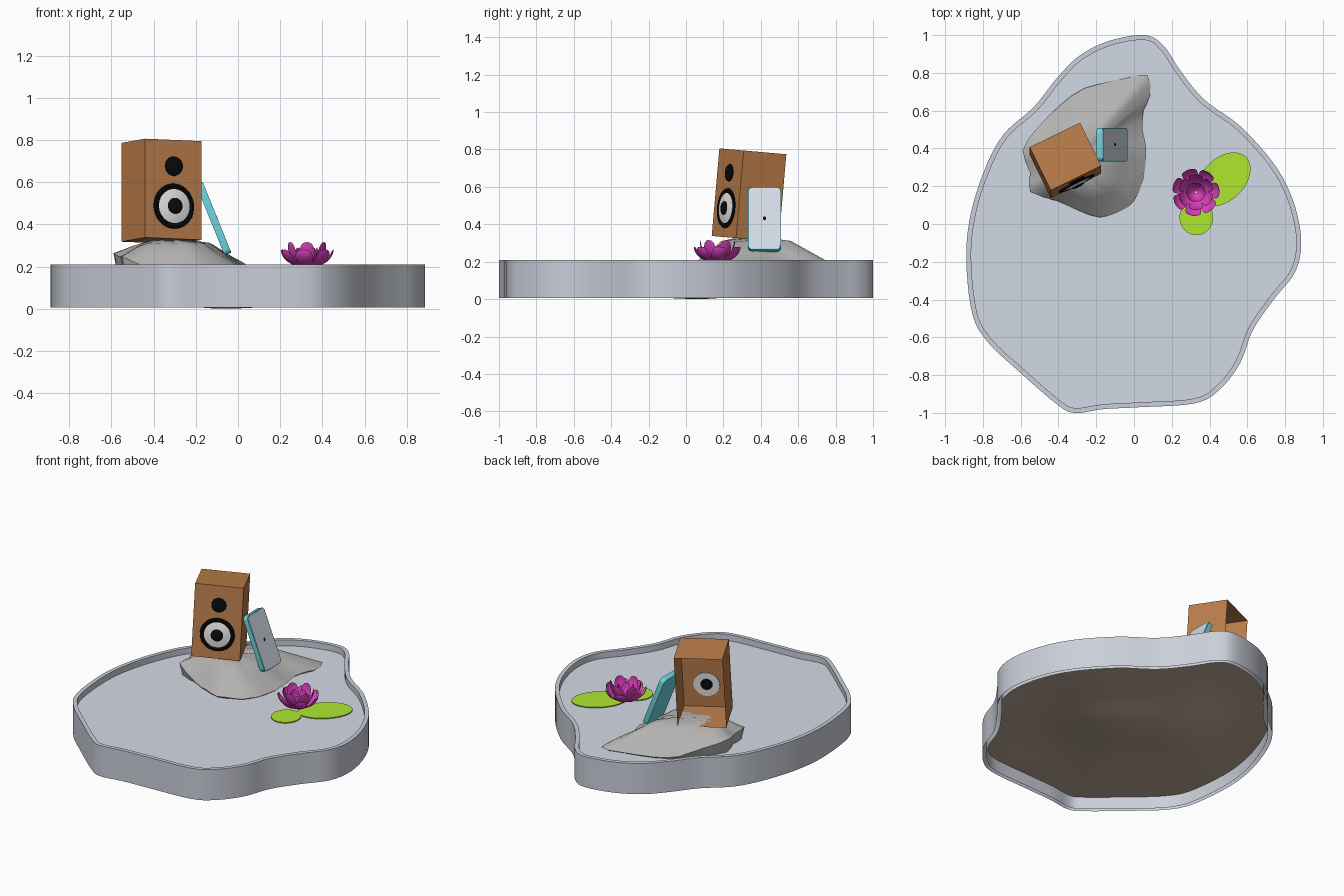
import bpy, bmesh, math, random
from math import sin, cos, pi, radians
from mathutils import Matrix, Vector

random.seed(4)
if "Cube" in bpy.data.objects:
    bpy.data.objects.remove(bpy.data.objects["Cube"])


def material(name, rgb):
    m = bpy.data.materials.new(name)
    m.use_nodes = True
    m.diffuse_color = (*rgb, 1)
    m.node_tree.nodes["Principled BSDF"].inputs["Base Color"].default_value = (*rgb, 1)
    return m


STONE = material("pale stone", (.59, .62, .69))
WATER = material("water", (.65, .7, .79))
MUD = material("mud", (.52, .41, .32))
ROCK = material("grey rock", (.45, .445, .44))
WOOD = material("wood", (.5, .205, .07))
BLACK = material("black", (.003, .003, .003))
WHITE = material("white", (1, 1, 1))
TEAL = material("teal", (.15, .66, .72))
LIME = material("lime", (.42, .8, .03))
PINK = material("magenta", (.7, .05, .5))


def finish(name, bm, mat, angle=35, matrix=Matrix(), normals=True):
    if normals:
        bmesh.ops.recalc_face_normals(bm, faces=bm.faces)
    me = bpy.data.meshes.new(name)
    bm.to_mesh(me)
    bm.free()
    me.transform(matrix)
    me.materials.append(mat)
    me.shade_smooth()
    me.set_sharp_from_angle(angle=radians(angle))
    ob = bpy.data.objects.new(name, me)
    bpy.context.collection.objects.link(ob)


def loft(bm, rings, cap_start=False, cap_end=False):
    """Bridge equal-length loops of points with quads."""
    loops = [[bm.verts.new(p) for p in ring] for ring in rings]
    for a, b in zip(loops, loops[1:]):
        for i in range(len(a)):
            j = (i + 1) % len(a)
            bm.faces.new((a[i], a[j], b[j], b[i]))
    if cap_start:
        bm.faces.new(loops[0][::-1])
    if cap_end:
        bm.faces.new(loops[-1])


def smooth_loop(pts, steps):
    """Closed Catmull-Rom curve through the points."""
    p = [Vector(q) for q in pts]
    out, n = [], len(p)
    for i in range(n):
        a, b, c, d = p[i - 1], p[i], p[(i + 1) % n], p[(i + 2) % n]
        for k in range(steps):
            t = k / steps
            out.append(.5 * (2 * b + (c - a) * t + (2 * a - 5 * b + 4 * c - d) * t ** 2
                             + (3 * b - a - 3 * c + d) * t ** 3))
    return out


def inset(pts, dist):
    out = []
    for i, p in enumerate(pts):
        t = (pts[(i + 1) % len(pts)] - pts[i - 1]).normalized()
        out.append(p + Vector((t.y, -t.x)) * dist)
    return out


def at(pts, z):
    return [(p.x, p.y, z) for p in pts]


# Pond wall: wavy outline, clockwise, hollow underneath
shore = smooth_loop([
    (.06, 1), (.16, .94), (.24, .82), (.37, .66), (.56, .52), (.74, .32), (.84, .13),
    (.885, -.08), (.855, -.25), (.74, -.4), (.63, -.56), (.56, -.74), (.45, -.88),
    (.32, -.95), (.03, -.97), (-.16, -.98), (-.32, -1), (-.42, -.945), (-.61, -.78),
    (-.77, -.63), (-.855, -.48), (-.888, -.19), (-.865, .05), (-.79, .29), (-.69, .475),
    (-.53, .62), (-.41, .77), (-.29, .89), (-.13, .97)], 5)
inner = inset(shore, .026)
bm = bmesh.new()
loft(bm, [at(shore, .006), at(shore, .21), at(inner, .21), at(inner, .006)])
finish("pond_wall", bm, STONE)

# Water surface
bm = bmesh.new()
bm.faces.new([bm.verts.new(p) for p in at(inner, .17)])
bmesh.ops.triangulate(bm, faces=bm.faces)
finish("water", bm, WATER)


# Bowl-shaped pond bed, open underneath
def bed_point(p, s):
    x, y = p.x * s, p.y * s
    ripple = .012 * sin(7 * x + .35) * sin(7 * y - .35) * (1 - s * s)
    dip = .088 * math.exp(-((x + .05) ** 2 + (y - .05) ** 2) / .18)
    return x, y, .088 + ripple - dip


bm = bmesh.new()
loft(bm, [[bed_point(p, s / 14) for p in inner] for s in range(14, 0, -1)], cap_end=True)
finish("pond_bed", bm, MUD, 60)

# Rock mound under the speaker
foot = smooth_loop([
    (-.59, .39), (-.51, .51), (-.39, .63), (-.26, .72), (-.05, .77), (.07, .79),
    (.085, .68), (.05, .6), (.045, .5), (.065, .4), (.05, .24), (0, .12), (-.07, .07),
    (-.18, .035), (-.29, .07), (-.4, .12), (-.55, .17), (-.55, .27)], 2)
peak = Vector((-.34, .33))


def rock_ring(s, z, lift):
    ring = []
    for p in foot:
        q = peak + (p - peak) * s
        bump = random.uniform(-.005, .005)
        ring.append((q.x, q.y, z + lift * max(0, -.38 - p.x) + bump))
    return ring


bm = bmesh.new()
loft(bm, [rock_ring(.92, .155, 0), rock_ring(1, .18, .38), rock_ring(.85, .217, .3),
          rock_ring(.68, .26, .15), rock_ring(.5, .308, 0), rock_ring(.25, .322, 0)],
     cap_end=True)
finish("rock", bm, ROCK, 50)

# Speaker cabinet, open at the back and leaning slightly backwards
speaker = (Matrix.Translation((-.363, .337, .556)) @ Matrix.Rotation(radians(-5), 4, "X")
           @ Matrix.Rotation(radians(26), 4, "Z"))
W, D, H = .297, .255, .47
bm = bmesh.new()
bmesh.ops.create_cube(bm, size=1)
bmesh.ops.scale(bm, vec=(W, D, H), verts=bm.verts)
back = [f for f in bm.faces if f.normal.y > .9]
bmesh.ops.delete(bm, geom=back, context="FACES_ONLY")
finish("speaker_cabinet", bm, WOOD, 20, speaker, normals=False)


# Speaker drivers: lathed around the axis through the front panel
def driver(name, z, profile, mat):
    place = speaker @ Matrix.Translation((.003, -D / 2, z)) @ Matrix.Rotation(pi / 2, 4, "X")
    bm = bmesh.new()
    rings = [[(r * cos(a * pi / 20), r * sin(a * pi / 20), h) for a in range(40)]
             for r, h in profile]
    loft(bm, rings, True, True)
    finish(name, bm, mat, 40, place)


driver("woofer_surround", -.08, [(.107, .001), (.104, .007), (.094, .01), (.08, .004)], BLACK)
driver("woofer_cone", -.08, [(.08, -.005), (.081, .006), (.036, .016)], WHITE)
driver("woofer_cap", -.08, [(.036, -.009), (.042, .012), (.034, .02), (.018, .024)], BLACK)
driver("tweeter", .11, [(.046, .001), (.045, .007), (.03, .012), (.012, .015)], BLACK)

# Phone leaning against the cabinet
phone = Matrix.Translation((-.115, .42, .426)) @ Matrix.Rotation(radians(68), 4, "Y")


def slab(name, length, width, radius, low, high, mat):
    pts = []
    for k, (sx, sy) in enumerate([(1, 1), (-1, 1), (-1, -1), (1, -1)]):
        for i in range(6):
            a = (k + i / 5) * pi / 2
            pts.append(Vector((sx * (length / 2 - radius) + radius * cos(a),
                               sy * (width / 2 - radius) + radius * sin(a))))
    bm = bmesh.new()
    loft(bm, [at(pts, low), at(pts, high)], True, True)
    finish(name, bm, mat, 35, phone)


slab("phone_body", .36, .177, .025, -.0175, .0155, TEAL)
slab("phone_screen", .35, .168, .02, .015, .0175, WATER)
slab("screen_mark", .018, .016, .005, .0174, .0185, BLACK)


# Lily pads
def lily_pad(name, x, y, a, b, turn):
    pts = [Vector((a * cos(t * pi / 24), b * sin(t * pi / 24))) for t in range(48)]
    bm = bmesh.new()
    loft(bm, [at(pts, 0), at(pts, .006)], True, True)
    finish(name, bm, LIME, 35,
           Matrix.Translation((x, y, .178)) @ Matrix.Rotation(radians(turn), 4, "Z"))


lily_pad("large_lily_pad", .475, .237, .167, .112, 45)
lily_pad("small_lily_pad", .33, .035, .094, .089, 90)


# Lotus flower: rings of broad, cupped petals with rounded tips
def petal_ring(name, count, reach, rise, width, offset):
    bm = bmesh.new()
    rows, cols = 8, 4
    for k in range(count):
        turn = Matrix.Rotation(2 * pi * (k + offset) / count, 3, "Z")
        grid = []
        for i in range(rows + 1):
            t = 1 - (1 - i / rows) ** 1.6
            half = width * (.25 + .75 * sin(pi / 2 * t)) * math.sqrt(1 - t ** 4)
            row = []
            for j in range(cols + 1):
                s = 2 * j / cols - 1
                r = .006 + reach * sin(t * pi / 2) - .15 * half * s * s
                z = rise * t ** 1.6 + .2 * half * s * s
                row.append(bm.verts.new(turn @ Vector((r, half * s, z))))
            grid.append(row)
        for a, b in zip(grid, grid[1:]):
            for j in range(cols):
                bm.faces.new((a[j], b[j], b[j + 1], a[j + 1]))
    bmesh.ops.remove_doubles(bm, verts=bm.verts, dist=.0002)
    finish(name, bm, PINK, 60, Matrix.Translation((.327, .168, .19)))


petal_ring("outer_petals", 7, .12, .09, .052, .1)
petal_ring("middle_petals", 6, .088, .126, .046, .5)
petal_ring("inner_petals", 5, .045, .1, .034, .2)
